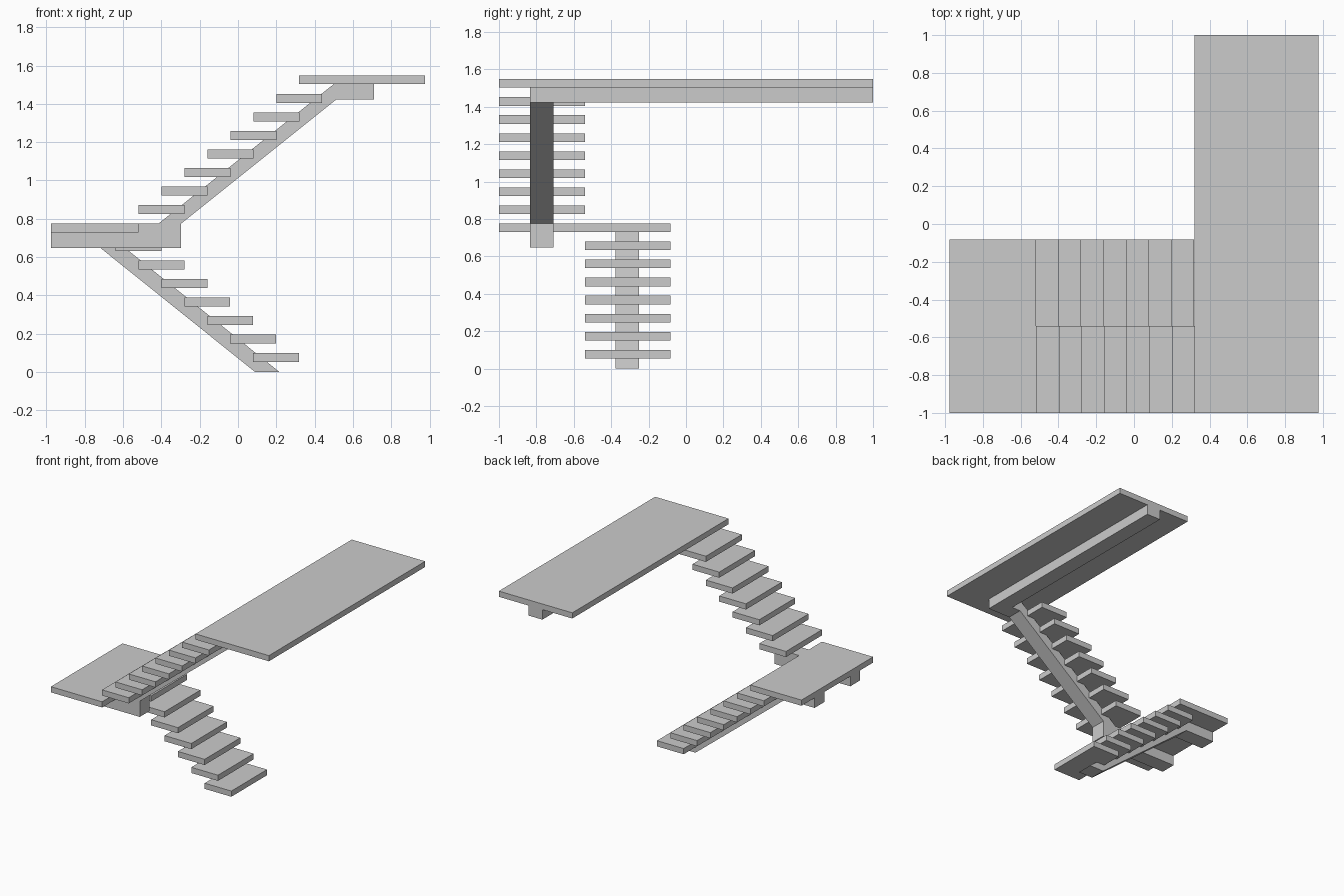
import bpy

if "Cube" in bpy.data.objects:
    bpy.data.objects.remove(bpy.data.objects["Cube"])


def prism(name, profile, y0, y1):
    """Extrude an xz outline (counter-clockwise seen from the front) along y."""
    n = len(profile)
    verts = [(x, y0, z) for x, z in profile] + [(x, y1, z) for x, z in profile]
    faces = [tuple(range(n)), tuple(reversed(range(n, 2 * n)))]
    faces += [(i, i + n, (i + 1) % n + n, (i + 1) % n) for i in range(n)]
    mesh = bpy.data.meshes.new(name)
    mesh.from_pydata(verts, [], faces)
    ob = bpy.data.objects.new(name, mesh)
    bpy.context.collection.objects.link(ob)
    return ob


def slab(name, x0, x1, y0, y1, z0, z1):
    return prism(name, [(x0, z0), (x1, z0), (x1, z1), (x0, z1)], y0, y1)


T = 0.046                 # tread and landing thickness
RUN, RISE = 0.1197, 0.0965
EDGE = 0.977
Z_MID, Z_TOP = 0.729, 1.503   # undersides of the landings

# Treads of both flights
for i in range(7):
    x, z = 0.079 - i * RUN, 0.054 + i * RISE
    slab(f"lower_tread_{i + 1}", x, x + 2 * RUN, -0.54, -0.083, z, z + T)
    x, z = -0.518 + i * RUN, 0.826 + i * RISE
    slab(f"upper_tread_{i + 1}", x, x + 2 * RUN, -1, -0.54, z, z + T)

# Landings
slab("middle_landing", -EDGE, -0.518, -1, -0.083, Z_MID, Z_MID + T)
slab("top_landing", 0.319, EDGE, -1, 1, Z_TOP, Z_TOP + T)

# Central stringers, each continuing flat below the middle landing
prism("lower_stringer", [(-EDGE, 0.648), (-0.718, 0.648), (0.09, 0), (0.217, 0),
                         (-0.69, Z_MID), (-EDGE, Z_MID)], -0.378, -0.25)
prism("upper_stringer", [(-EDGE, 0.648), (-0.297, 0.648), (-0.297, 0.775),
                         (0.512, 1.422), (0.587, 1.422), (0.587, Z_TOP),
                         (0.5, Z_TOP), (-0.415, 0.775), (-0.518, 0.775),
                         (-0.518, Z_MID), (-EDGE, Z_MID)], -0.833, -0.708)

# Beam carrying the top landing
slab("top_landing_beam", 0.587, 0.71, -0.833, 1, 1.422, Z_TOP)
